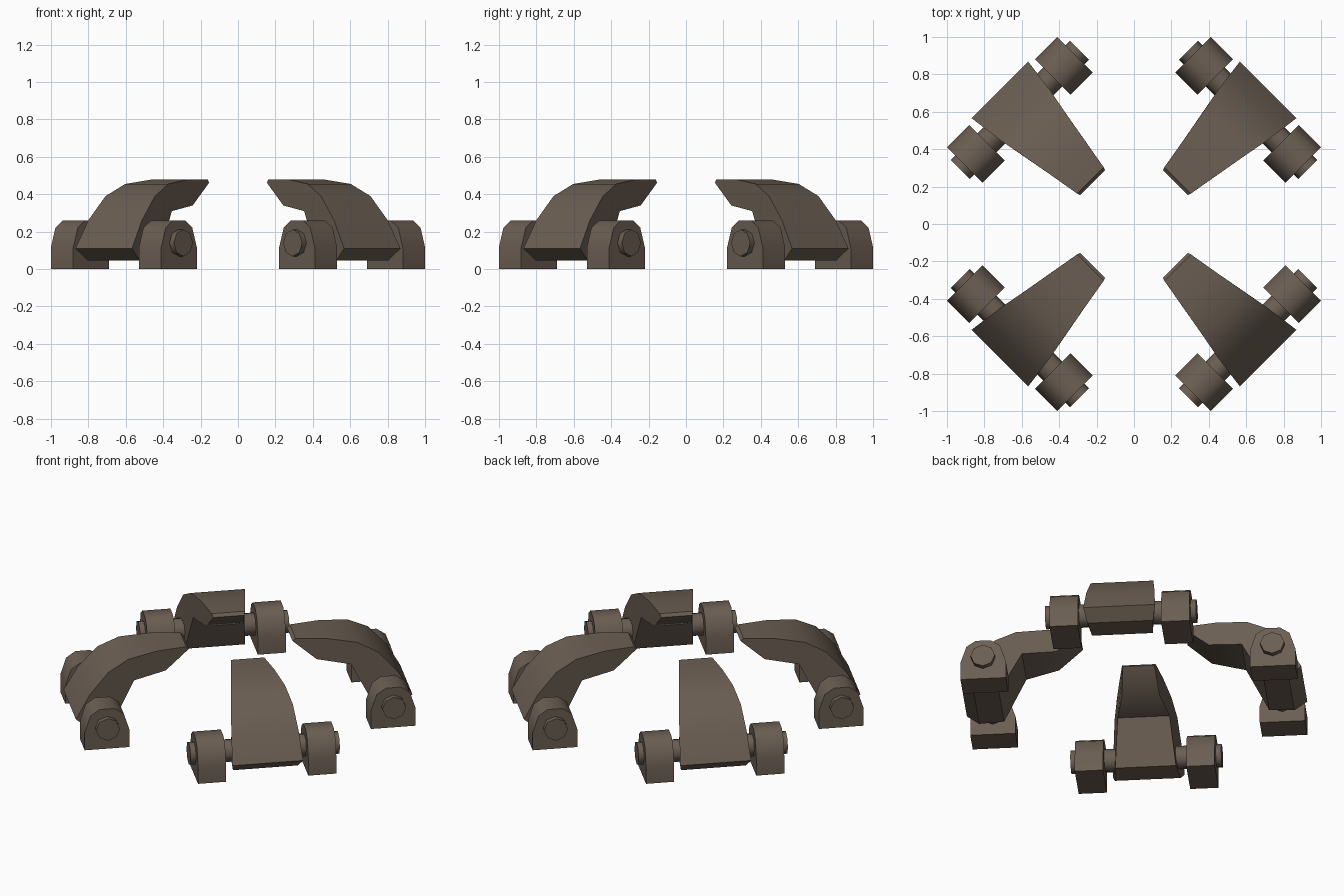
import bpy, bmesh, math
from mathutils import Matrix

if "Cube" in bpy.data.objects:
    bpy.data.objects.remove(bpy.data.objects["Cube"])

brown = bpy.data.materials.new("stone_brown")
brown.diffuse_color = (0.145, 0.112, 0.085, 1)
brown.use_nodes = True
brown.node_tree.nodes["Principled BSDF"].inputs["Base Color"].default_value = brown.diffuse_color


def loft_object(name, left, right, turn, angle):
    """Solid between two matching outlines, turned about z, smooth below the angle."""
    bm = bmesh.new()
    a = [bm.verts.new(p) for p in left]
    b = [bm.verts.new(p) for p in right]
    n = len(a)
    bm.faces.new(a)
    bm.faces.new(b[::-1])
    for i in range(n):
        j = (i + 1) % n
        bm.faces.new((a[j], a[i], b[i], b[j]))
    bmesh.ops.transform(bm, matrix=Matrix.Rotation(turn, 4, 'Z'), verts=bm.verts)
    bmesh.ops.recalc_face_normals(bm, faces=bm.faces)
    mesh = bpy.data.meshes.new(name)
    bm.to_mesh(mesh)
    bm.free()
    mesh.materials.append(brown)
    ob = bpy.data.objects.new(name, mesh)
    bpy.context.collection.objects.link(ob)
    bpy.ops.object.select_all(action='DESELECT')
    ob.select_set(True)
    bpy.context.view_layer.objects.active = ob
    bpy.ops.object.shade_smooth_by_angle(angle=math.radians(angle))
    return ob


def prism(name, outline, t0, t1, turn, angle):
    return loft_object(name, [(r, t0, z) for r, z in outline],
                       [(r, t1, z) for r, z in outline], turn, angle)


# Curved arm outline: distance from centre, half width, height
ARM = [(1.015, .214, .11), (.93, .203, .26), (.815, .187, .39), (.69, .163, .455),
       (.51, .131, .48), (.33, .1, .48), (.312, .094, .462), (.455, .112, .34),
       (.655, .155, .31), (.79, .181, .045), (.94, .196, .045)]

# Foot block outline with a rounded top
R, PIN_Z = .863, .14
FOOT = [(R - .135, 0), (R - .135, .115), (R - .1, .222), (R - .045, .26),
        (R + .045, .26), (R + .1, .222), (R + .135, .115), (R + .135, 0)]

# Eight-sided hinge pin
PIN = [(R + .072 * math.cos(k * math.pi / 4), PIN_Z + .072 * math.sin(k * math.pi / 4))
       for k in range(8)]

# Four claws, each with an arm, two feet and two pins
for i in range(4):
    turn = math.pi / 4 + i * math.pi / 2
    loft_object(f"claw_arm_{i+1}", [(r, -t, z) for r, t, z in ARM],
                [(r, t, z) for r, t, z in ARM], turn, 40)
    for side, s in (("left", 1), ("right", -1)):
        prism(f"foot_block_{side}_{i+1}", FOOT, s * .248, s * .417, turn, 50)
        prism(f"hinge_pin_{side}_{i+1}", PIN, s * .15, s * .45, turn, 50)
